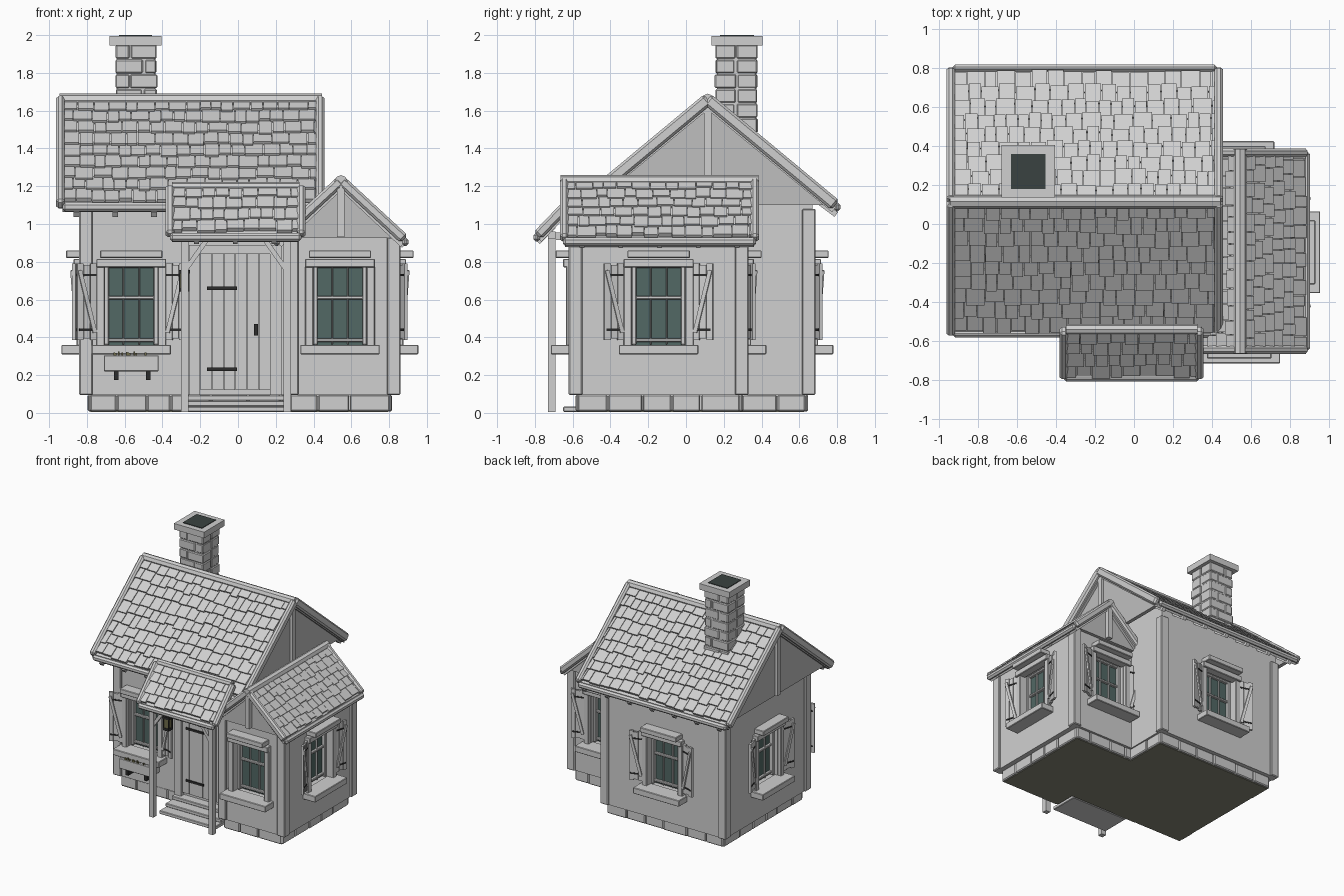
import bpy, bmesh, math, random
from mathutils import Matrix, Vector

random.seed(4)
if "Cube" in bpy.data.objects:
    bpy.data.objects.remove(bpy.data.objects["Cube"])


def material(name, r, g, b):
    m = bpy.data.materials.new(name)
    m.use_nodes = True
    m.diffuse_color = (r, g, b, 1)
    m.node_tree.nodes["Principled BSDF"].inputs["Base Color"].default_value = (r, g, b, 1)
    return m


GREY = material("pale grey", 0.63, 0.63, 0.63)
GABLE = material("gable grey", 0.52, 0.52, 0.52)
GLASS = material("teal glass", 0.085, 0.14, 0.13)
METAL = material("black iron", 0.025, 0.025, 0.025)
SOOT = material("chimney soot", 0.042, 0.055, 0.052)
EARTH = material("dark floor", 0.24, 0.24, 0.18)
OLIVE = material("olive", 0.16, 0.15, 0.07)


class Part:
    """Collects simple solids into one named object."""

    def __init__(self, name, mat=GREY, place=Matrix()):
        self.name, self.mat, self.place, self.bm = name, mat, place, bmesh.new()

    def box(self, x0, x1, y0, y1, z0, z1, m=Matrix()):
        scale = Matrix.Diagonal((x1 - x0, y1 - y0, z1 - z0, 1))
        mid = Matrix.Translation(((x0 + x1) / 2, (y0 + y1) / 2, (z0 + z1) / 2))
        bmesh.ops.create_cube(self.bm, size=1, matrix=self.place @ m @ mid @ scale)

    def bar(self, p, q, w, h):
        p, q = Vector(p), Vector(q)
        d = (q - p).normalized()
        s = d.cross(Vector((0, 0, 1))).normalized()
        m = Matrix((d, s, s.cross(d))).transposed().to_4x4()
        m.translation = (p + q) / 2
        half = (q - p).length / 2
        self.box(-half, half, -w / 2, w / 2, -h / 2, h / 2, m)

    def rod(self, p, q, r, sides=8):
        p, q = Vector(p), Vector(q)
        turn = (q - p).to_track_quat("Z", "Y").to_matrix().to_4x4()
        bmesh.ops.create_cone(self.bm, cap_ends=True, segments=sides, radius1=r, radius2=r,
                              depth=(q - p).length, matrix=Matrix.Translation((p + q) / 2) @ turn)

    def prism(self, points, offset):
        face = self.bm.faces.new([self.bm.verts.new(p) for p in points])
        ext = bmesh.ops.extrude_face_region(self.bm, geom=[face], use_keep_orig=True)
        verts = [v for v in ext["geom"] if isinstance(v, bmesh.types.BMVert)]
        bmesh.ops.translate(self.bm, verts=verts, vec=offset)

    def done(self, bevel=0):
        bmesh.ops.recalc_face_normals(self.bm, faces=self.bm.faces[:])
        mesh = bpy.data.meshes.new(self.name)
        self.bm.to_mesh(mesh)
        self.bm.free()
        mesh.materials.append(self.mat)
        ob = bpy.data.objects.new(self.name, mesh)
        bpy.context.scene.collection.objects.link(ob)
        if bevel:
            mod = ob.modifiers.new("soft_edges", "BEVEL")
            mod.width, mod.segments = bevel, 1
        return ob


def cut(wall, cutter):
    mod = wall.modifiers.new("opening", "BOOLEAN")
    mod.object, mod.operation, mod.solver = cutter, "DIFFERENCE", "EXACT"
    bpy.context.view_layer.objects.active = wall
    bpy.ops.object.modifier_apply(modifier=mod.name)
    bpy.data.objects.remove(cutter)


def window(name, wall, x, y, angle, shutters=True):
    place = Matrix.Translation((x, y, 0)) @ Matrix.Rotation(math.radians(angle), 4, "Z")
    hole = Part("cutter", GREY, place)
    hole.box(-0.14, 0.14, -0.1, 0.08, 0.35, 0.78)
    cut(wall, hole.done())
    pane = Part(name + "_glass", GLASS, place)
    pane.box(-0.14, 0.14, 0.06, 0.075, 0.36, 0.78)
    pane.done()
    # Frame, glazing bars, sill and hood
    f = Part(name + "_frame", GREY, place)
    for s in (-1, 1):
        f.box(s * 0.163 - 0.022, s * 0.163 + 0.022, -0.03, 0.02, 0.35, 0.78)
        f.box(s * 0.13 - 0.012, s * 0.13 + 0.012, 0.03, 0.07, 0.36, 0.78)
        f.box(s * 0.042 - 0.004, s * 0.042 + 0.004, 0.045, 0.065, 0.36, 0.78)
    for z in (0.385, 0.61, 0.775):
        f.box(-0.14, 0.14, 0.04, 0.065, z - 0.009, z + 0.009)
    f.box(-0.185, 0.185, -0.045, 0.02, 0.77, 0.815)
    f.box(-0.165, 0.165, -0.085, 0.02, 0.82, 0.86)
    f.box(-0.21, 0.21, -0.11, 0.03, 0.31, 0.36)
    f.done(0.005)
    # Open shutters with plank boards, a diagonal brace and iron straps
    for side, s in (("left", 1), ("right", -1)) if shutters else ():
        hinge = place @ Matrix.Translation((s * 0.183, -0.012, 0)) @ Matrix.Rotation(-s * 0.3, 4, "Z")
        b = Part(f"{name}_{side}_shutter", GREY, hinge)
        for i in range(3):
            b.box(s * (0.019 + i * 0.037) - 0.017, s * (0.019 + i * 0.037) + 0.017, -0.009, 0.009,
                  0.385 + 0.008 * (i % 2), 0.79 - 0.008 * (i % 2))
        tilt = Matrix.Translation((s * 0.056, -0.013, 0.59)) @ Matrix.Rotation(s * 0.25, 4, "Y")
        b.box(-0.011, 0.011, -0.007, 0.007, -0.17, 0.17, tilt)
        b.done()
        k = Part(f"{name}_{side}_straps", METAL, hinge)
        for z in (0.44, 0.73):
            k.box(s * 0.05 - 0.05, s * 0.05 + 0.05, -0.012, 0.012, z - 0.006, z + 0.006)
        k.done()


def shingles(name, a, b, top, rows):
    """Covers the slope from eave a-b up to top (a point above a)."""
    a, b, top = Vector(a), Vector(b), Vector(top)
    u, v = (b - a).normalized(), (top - a).normalized()
    n = u.cross(v)
    n = n if n.z > 0 else -n
    m = Matrix((u, v, n)).transposed().to_4x4()
    m.translation = a
    length, rise = (b - a).length, (top - a).length
    p = Part(name, GREY, m)
    p.box(0, length, 0, rise, -0.035, 0)
    step = (rise - 0.035) / rows
    for i in range(rows):
        x = 0
        while x < length - 0.005:
            w = min(random.uniform(0.055, 0.1), length - x)
            low = 0.035 + i * step + random.uniform(-0.014, 0.01)
            tilt = Matrix.Translation((x, low, 0.016)) @ Matrix.Rotation(-0.13, 4, "X")
            p.box(0.002, w - 0.002, 0, min(step * 1.25, rise - low), -0.012, 0.01, tilt)
            x += w
    p.done()


# Floor slab and foundation stones
floor = Part("floor", EARTH)
floor.box(-0.78, 0.27, -0.4, 0.625, 0.004, 0.012)
floor.box(0.27, 0.795, -0.565, 0.285, 0.004, 0.012)
floor.done()
stones = Part("foundation_stones")
for x0, x1, y0, y1 in ((-0.76, 0.25, -0.38, 0.61), (0.3, 0.78, -0.55, 0.27)):
    ring = [Vector((x, y, 0.052)) for x, y in ((x0, y0), (x1, y0), (x1, y1), (x0, y1))]
    for p, q in zip(ring, ring[1:] + ring[:1]):
        d, t = (q - p).normalized(), -0.025
        while t < (q - p).length:
            w = min(random.uniform(0.12, 0.22), (q - p).length + 0.025 - t)
            stones.bar(p + d * (t + 0.002), p + d * (t + w - 0.002), random.uniform(0.06, 0.075), 0.088)
            t += w
stones.done(0.007)

# Walls, gable panels and corner posts
main = Part("main_walls")
main.prism([(-0.825, -0.42, 0.095), (-0.825, 0.67, 0.095), (-0.825, 0.67, 1.14), (-0.825, 0.115, 1.6),
            (-0.825, -0.42, 1.16)], (1.115, 0, 0))
main = main.done()
wing = Part("wing_walls")
wing.box(0.265, 0.845, -0.605, 0.315, 0.095, 0.94)
wing = wing.done()
gables = Part("gable_panels", GABLE)
for x in (-0.91, 0.38):
    gables.prism([(x, -0.53, 1.1), (x, 0.76, 1.1), (x, 0.115, 1.625)], (0.03, 0, 0))
gables.prism([(0.23, -0.625, 0.925), (0.86, -0.625, 0.925), (0.545, -0.625, 1.21)], (0, 0.965, 0))
gables.done()
kings = Part("gable_posts")
for x in (-0.91, 0.41):
    kings.box(x - 0.02, x + 0.02, 0.095, 0.135, 1.1, 1.62)
for y in (-0.64, 0.355):
    kings.box(0.525, 0.565, y - 0.02, y + 0.02, 0.93, 1.22)
kings.done()
posts = Part("corner_posts")
for x, y, sx, sy, top in ((-0.825, -0.42, 1, 1, 1.08), (-0.825, 0.67, 1, -1, 1.08), (0.29, 0.67, -1, -1, 1.08),
                          (0.265, -0.605, 1, 1, 0.93), (0.845, -0.605, -1, 1, 0.93), (0.845, 0.315, -1, -1, 0.93)):
    cx, cy = x + sx * 0.02, y + sy * 0.02
    posts.box(cx - 0.036, cx + 0.036, cy - 0.036, cy + 0.036, 0.095, top)
posts.done(0.006)

# Windows
window("main_front_window", main, -0.565, -0.42, 0)
window("main_back_window", main, -0.27, 0.67, 180)
window("main_side_window", main, -0.825, 0.12, -90)
window("wing_front_window", wing, 0.54, -0.605, 0, False)
window("wing_side_window", wing, 0.845, -0.145, 90)
window("wing_back_window", wing, 0.51, 0.315, 180)

# Roof coverings
for side, y in (("front", -0.565), ("back", 0.795)):
    shingles(f"main_roof_{side}", (-0.93, y, 1.09), (0.43, y, 1.09), (-0.93, 0.115, 1.65), 9)
for side, x in (("left", 0.885), ("right", 0.205)):
    shingles(f"wing_roof_{side}", (x, -0.64, 0.905), (x, 0.36, 0.905), (0.545, -0.64, 1.225), 6)
shingles("porch_roof", (-0.35, -0.79, 0.93), (0.32, -0.79, 0.93), (-0.35, -0.54, 1.19), 4)

# Roof edge boards, ridges and rafter tails
trim = Part("roof_trim")
for x in (-0.94, 0.435):
    for y in (-0.56, 0.79):
        trim.bar((x, y, 1.1), (x, 0.115, 1.66), 0.045, 0.065)
for y in (-0.565, 0.8):
    trim.bar((-0.93, y, 1.09), (0.425, y, 1.09), 0.035, 0.045)
for y in (-0.645, 0.365):
    for x in (0.21, 0.88):
        trim.bar((x, y, 0.92), (0.545, y, 1.23), 0.045, 0.055)
for x in (0.205, 0.885):
    trim.bar((x, -0.65, 0.905), (x, 0.37, 0.905), 0.035, 0.045)
for x in (-0.36, 0.335):
    trim.bar((x, -0.785, 0.94), (x, -0.54, 1.195), 0.045, 0.055)
trim.bar((-0.36, -0.79, 0.93), (0.335, -0.79, 0.93), 0.035, 0.045)
trim.done(0.013)
ridges = Part("ridge_poles")
ridges.rod((-0.945, 0.115, 1.655), (0.445, 0.115, 1.655), 0.035)
ridges.rod((0.545, -0.665, 1.225), (0.545, 0.385, 1.225), 0.034)
ridges.rod((-0.35, -0.54, 1.195), (0.325, -0.54, 1.195), 0.027)
ridges.done()
rafters = Part("rafter_tails")
for y, s in ((-0.565, -1), (0.795, 1)):
    for i in range(7):
        x = -0.855 + i * 0.205
        rafters.bar((x, y - s * 0.2, 1.2), (x, y, 1.05), 0.03, 0.03)
for i in range(5):
    rafters.bar((0.8, -0.55 + i * 0.205, 0.965), (0.88, -0.55 + i * 0.205, 0.885), 0.025, 0.03)
rafters.done()

# Chimney with staggered bricks
bricks = Part("chimney_bricks")
bricks.box(-0.642, -0.438, 0.163, 0.372, 1.4, 1.95)
for i in range(7):
    z, split = 1.405 + i * 0.078, (-0.57, -0.5)[i % 2]
    for x0, x1 in ((-0.65, split - 0.003), (split + 0.003, -0.43)):
        for y0, y1 in ((0.155, 0.262), (0.268, 0.38)):
            j = random.uniform(-0.006, 0.004)
            bricks.box(x0 - j, x1 + j, y0 - j, y1 + j, z + 0.003, z + 0.075)
bricks.done(0.006)
cap = Part("chimney_cap")
for x0, x1, y0, y1 in ((-0.68, -0.63, 0.135, 0.405), (-0.455, -0.405, 0.135, 0.405),
                       (-0.63, -0.455, 0.135, 0.18), (-0.63, -0.455, 0.36, 0.405)):
    cap.box(x0, x1, y0, y1, 1.945, 1.995)
cap.done()
flue = Part("chimney_flue", SOOT)
flue.box(-0.63, -0.455, 0.18, 0.36, 1.95, 2.0)
flue.done()

# Porch: steps, posts, braces
porch = Part("porch_steps")
for i, y in enumerate((-0.65, -0.57, -0.49)):
    porch.box(-0.265, 0.245, y, -0.41, 0.005 + i * 0.03, 0.033 + i * 0.03)
porch.done(0.004)
frame = Part("porch_frame")
for x, s in ((-0.283, 1), (0.26, -1)):
    frame.box(x - 0.02, x + 0.02, -0.73, -0.69, 0.005, 0.94)
    frame.bar((x, -0.71, 0.75), (x + s * 0.12, -0.71, 0.92), 0.025, 0.025)
    frame.bar((x, -0.73, 0.935), (x, -0.41, 0.935), 0.035, 0.04)
frame.box(-0.33, 0.3, -0.73, -0.69, 0.92, 0.96)
for x in (-0.22, -0.015, 0.19):
    frame.bar((x, -0.7, 0.99), (x, -0.785, 0.905), 0.025, 0.03)
frame.done()

# Plank door with iron fittings
door = Part("door")
for i in range(6):
    door.box(-0.198 + i * 0.062, -0.14 + i * 0.062, -0.44, -0.4, 0.12, 0.84)
for x in (-0.23, 0.2):
    door.box(x - 0.03, x + 0.03, -0.46, -0.4, 0.095, 0.88)
door.box(-0.26, 0.23, -0.46, -0.4, 0.84, 0.89)
door.done()
iron = Part("door_iron", METAL)
for z in (0.23, 0.66):
    iron.box(-0.165, -0.005, -0.448, -0.43, z - 0.009, z + 0.009)
iron.box(0.085, 0.105, -0.46, -0.43, 0.41, 0.47)
iron.done()

# Planter under the front window
box = Part("planter")
box.box(-0.71, -0.42, -0.54, -0.42, 0.22, 0.305)
box.done(0.004)
sprigs = Part("planter_sprigs", OLIVE)
for i in range(12):
    x = random.uniform(-0.69, -0.45)
    sprigs.box(x, x + 0.008, -0.538, -0.53, 0.3, random.uniform(0.31, 0.325))
sprigs.done()
hooks = Part("planter_brackets", METAL)
for x in (-0.645, -0.475):
    hooks.box(x - 0.012, x + 0.012, -0.53, -0.42, 0.175, 0.222)
hooks.done()

# Lantern hanging from a wall bracket beside the door
lamp = Part("lantern_glass", OLIVE)
lamp.box(-0.307, -0.263, -0.532, -0.488, 0.66, 0.74)
lamp.done()
cage = Part("lantern_frame", METAL)
for z, r in ((0.65, 0.027), (0.745, 0.03), (0.765, 0.016)):
    cage.box(-0.285 - r, -0.285 + r, -0.51 - r, -0.51 + r, z - 0.008, z + 0.012)
for x in (-0.309, -0.261):
    for y in (-0.534, -0.486):
        cage.box(x - 0.004, x + 0.004, y - 0.004, y + 0.004, 0.65, 0.75)
cage.bar((-0.285, -0.52, 0.785), (-0.285, -0.42, 0.785), 0.01, 0.014)
cage.done()
